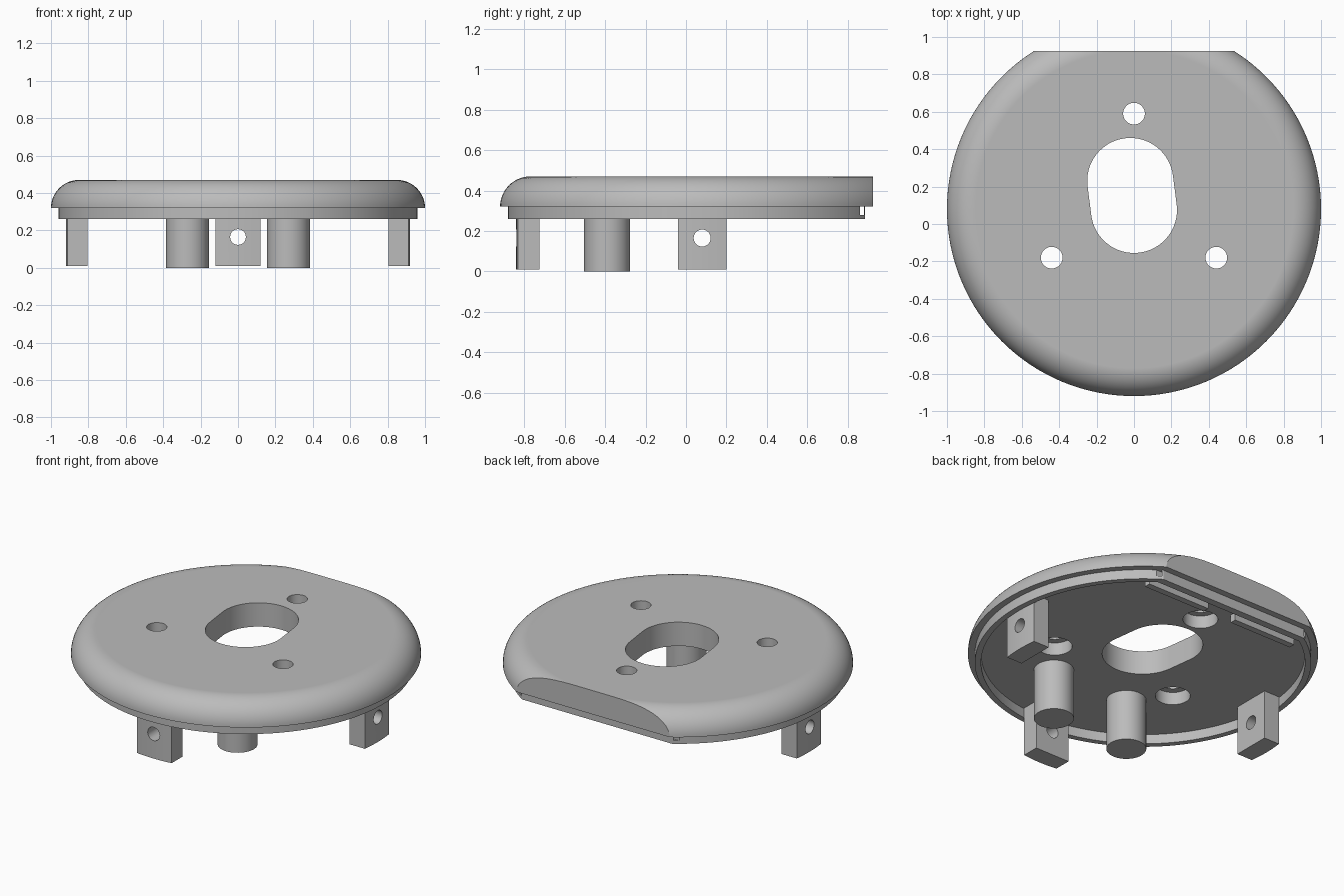
import bpy, bmesh
from math import sin, cos, pi, asin, radians
from mathutils import Matrix, Vector

cube = bpy.data.objects.get("Cube")
if cube:
    bpy.data.objects.remove(cube, do_unlink=True)

CY = 0.08             # y of the disc centre
BACK = 0.925          # flat cut at the back
LIP_BACK = 0.885
FLOOR, TOP, LIP = 0.32, 0.47, 0.26
EMBED = 0.33          # parts run slightly into the plate

grey = bpy.data.materials.new("plain grey")
grey.use_nodes = True
grey.diffuse_color = (0.5, 0.5, 0.5, 1)
grey.node_tree.nodes["Principled BSDF"].inputs["Base Color"].default_value = (0.5, 0.5, 0.5, 1)


def finish(name, bm):
    bmesh.ops.recalc_face_normals(bm, faces=bm.faces)
    me = bpy.data.meshes.new(name)
    bm.to_mesh(me)
    bm.free()
    me.materials.append(grey)
    ob = bpy.data.objects.new(name, me)
    bpy.context.collection.objects.link(ob)
    return ob


def prism(name, pts, z0, z1):
    bm = bmesh.new()
    face = bm.faces.new([bm.verts.new((x, y, z0)) for x, y in pts])
    ext = bmesh.ops.extrude_face_region(bm, geom=[face])
    verts = [v for v in ext["geom"] if isinstance(v, bmesh.types.BMVert)]
    bmesh.ops.translate(bm, verts=verts, vec=(0, 0, z1 - z0))
    return finish(name, bm)


def box(name, x0, x1, y0, y1, z0, z1):
    return prism(name, [(x0, y0), (x1, y0), (x1, y1), (x0, y1)], z0, z1)


def arc(cx, cy, r, a0, a1, n):
    return [(cx + r * cos(a0 + (a1 - a0) * i / n), cy + r * sin(a0 + (a1 - a0) * i / n))
            for i in range(n + 1)]


def cylinder(name, x, y, r, z0, z1):
    return prism(name, arc(x, y, r, 0, 2 * pi, 48)[:-1], z0, z1)


def flat_disc(name, r, back, z0, z1):
    a = asin((back - CY) / r)
    return prism(name, arc(0, CY, r, pi - a, 2 * pi + a, 120), z0, z1)


def cut(ob, cutter):
    mod = ob.modifiers.new("cut", "BOOLEAN")
    mod.object, mod.solver = cutter, "EXACT"
    bpy.context.view_layer.objects.active = ob
    bpy.ops.object.modifier_apply(modifier=mod.name)
    bpy.data.objects.remove(cutter, do_unlink=True)


def smooth(ob):
    bpy.ops.object.select_all(action="DESELECT")
    ob.select_set(True)
    bpy.context.view_layer.objects.active = ob
    bpy.ops.object.shade_smooth_by_angle(angle=radians(30))
    ob.modifiers.new("even shading", "WEIGHTED_NORMAL").keep_sharp = True


# Domed plate: rounded rim profile spun around the disc centre
R = TOP - FLOOR
profile = [(0, FLOOR)] + arc(1 - R, FLOOR, R, 0, pi / 2, 14) + [(0, TOP)]
bm = bmesh.new()
vs = [bm.verts.new((x, CY, z)) for x, z in profile]
es = [bm.edges.new(pair) for pair in zip(vs, vs[1:])]
bmesh.ops.spin(bm, geom=vs + es, cent=(0, CY, 0), axis=(0, 0, 1), angle=2 * pi,
               steps=128, use_duplicate=False)
bmesh.ops.remove_doubles(bm, verts=bm.verts, dist=0.0001)
bmesh.ops.dissolve_limit(bm, angle_limit=0.002, verts=bm.verts, edges=bm.edges)
plate = finish("domed_plate", bm)
cut(plate, box("back_cutter", -2, 2, BACK, 2, 0, 1))

# Slanted oval opening
oval = arc(-0.02, 0.23, 0.23, 0.13, pi + 0.13, 32) + arc(0, 0.075, 0.23, pi + 0.13, 2 * pi + 0.13, 32)
cut(plate, prism("oval_cutter", oval, 0, 1))

# Screw holes, counterbored from below
for x, y in ((0, 0.59), (0.44, -0.18), (-0.44, -0.18)):
    cut(plate, cylinder("hole_cutter", x, y, 0.058, 0, 1))
    cut(plate, cylinder("bore_cutter", x, y, 0.1, 0.2, 0.4))
smooth(plate)

# Locating lip under the rim, with a thin slot along the back
lip = flat_disc("lower_lip", 0.96, LIP_BACK, LIP, FLOOR)
cut(lip, flat_disc("lip_cutter", 0.925, LIP_BACK - 0.045, 0, 1))
cut(lip, box("slot_cutter", -1, 1, 0.862, 0.88, 0.28, 0.4))
smooth(lip)

# Short ribs inside the back wall
for side, sx in (("left", 1), ("right", -1)):
    x0, x1 = sorted((sx * 0.1, sx * 0.54))
    box("back_rib_" + side, x0, x1, 0.74, 0.78, LIP + 0.01, EMBED)

# Round posts
for side, sx in (("left", 1), ("right", -1)):
    smooth(cylinder("post_" + side, sx * 0.27, -0.39, 0.114, 0, EMBED))

# Mounting tabs with a radial hole, curved on the outside
half = asin(0.12 / 0.92)
for name, turn in (("front", 0), ("left", pi / 2), ("right", -pi / 2)):
    pts = arc(0, 0, 0.92, -pi / 2 - half, -pi / 2 + half, 8) + [(0.12, -0.805), (-0.12, -0.805)]
    tab = prism("tab_" + name, pts, 0.01, EMBED)
    drill = cylinder("tab_drill", 0, 0, 0.042, 0.7, 1)
    drill.data.transform(Matrix.Translation((0, 0, 0.165)) @ Matrix.Rotation(pi / 2, 4, "X"))
    cut(tab, drill)
    tab.data.transform(Matrix.Translation(Vector((0, CY, 0))) @ Matrix.Rotation(turn, 4, "Z"))
    smooth(tab)
